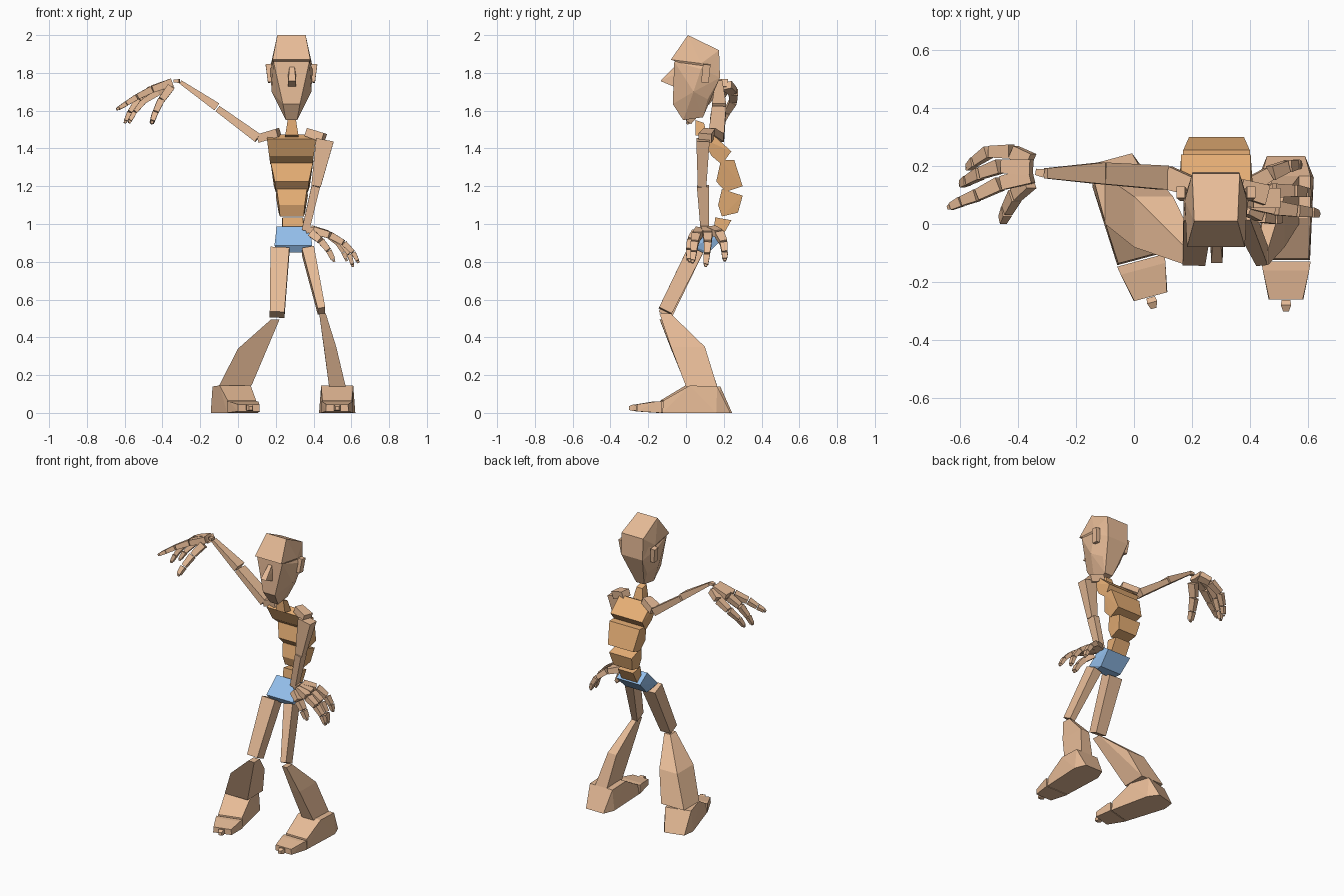
import bpy, bmesh, math
from mathutils import Vector


def material(name, rgb):
    m = bpy.data.materials.new(name)
    m.diffuse_color = (*rgb, 1)
    return m


SKIN = material("skin", (0.80, 0.50, 0.31))
TORSO = material("torso", (0.80, 0.43, 0.18))
BLUE = material("shorts", (0.30, 0.53, 0.85))


def hull(name, points, mat=SKIN):
    """Flat-faced convex solid around a few points."""
    bm = bmesh.new()
    for p in points:
        bm.verts.new(p)
    res = bmesh.ops.convex_hull(bm, input=bm.verts)
    junk = {v for v in res["geom_interior"] if isinstance(v, bmesh.types.BMVert)}
    bmesh.ops.delete(bm, geom=list(junk), context='VERTS')
    bmesh.ops.dissolve_limit(bm, angle_limit=0.02, verts=bm.verts, edges=bm.edges)
    bmesh.ops.recalc_face_normals(bm, faces=bm.faces)
    me = bpy.data.meshes.new(name)
    bm.to_mesh(me)
    bm.free()
    me.materials.append(mat)
    ob = bpy.data.objects.new(name, me)
    bpy.context.collection.objects.link(ob)
    return ob


def block(name, cx, profile, mat=SKIN):
    """Side profile (y, z, half width) mirrored about x = cx."""
    return hull(name, [(cx + s * w, y, z) for y, z, w in profile for s in (-1, 1)], mat)


def bone(name, a, b, size_a, size_b, ref=(1, 0, 0), mat=SKIN):
    """Tapered box from a to b; first size runs along ref."""
    a, b = Vector(a), Vector(b)
    n = (b - a).normalized()
    r = Vector(ref)
    u = (r - n * r.dot(n)).normalized()
    v = n.cross(u)
    return hull(name, [c + u * (i * w / 2) + v * (j * d / 2)
                       for c, (w, d) in ((a, size_a), (b, size_b))
                       for i in (-1, 1) for j in (-1, 1)], mat)


def digit(name, path, w):
    """Chain of shrinking blocks, ending in a small tip."""
    pts = [Vector(p) for p in path]
    for i, (a, b) in enumerate(zip(pts, pts[1:])):
        s, e = w * (1 - 0.13 * i), w * (0.84 - 0.13 * i)
        bone(f"{name}_{i + 1}", a.lerp(b, 0.04), a.lerp(b, 0.96),
             (s, s * 0.75), (e, e * 0.75), (0, 1, 0))
    n = (pts[-1] - pts[-2]).normalized()
    bone(name + "_tip", pts[-1], pts[-1] + n * 0.012, (w * .35, w * .3), (w * .2, w * .2), (0, 1, 0))


# head
HX = 0.283
block("skull", HX, [(0.01, 2.0, .075), (0.175, 1.92, .082), (-0.08, 1.87, .10),
                    (0.18, 1.775, .08), (0.08, 1.85, .108)])
block("face", HX, [(-0.062, 1.86, .095), (-0.07, 1.635, .045), (-0.015, 1.55, .03),
                   (0.09, 1.565, .03), (0.115, 1.66, .07), (0.18, 1.775, .08),
                   (0.17, 1.88, .08), (0.08, 1.82, .112), (0.04, 1.70, .105)])
block("nose", HX + .003, [(-0.05, 1.845, .012), (-0.135, 1.757, .02),
                          (-0.06, 1.725, .022), (-0.05, 1.80, .02)])
for side, s in (("right", -1), ("left", 1)):
    bone(side + "_ear", (HX + s * .112, .10, 1.75), (HX + s * .122, .11, 1.845),
         (.025, .04), (.03, .04))

# neck and spine blocks
block("neck", .285, [(.05, 1.47, .035), (.115, 1.46, .035), (.05, 1.55, .022),
                     (.095, 1.535, .022)], TORSO)
block("upper_chest", .283, [(.09, 1.45, .13), (.14, 1.475, .12), (.24, 1.385, .12),
                            (.19, 1.315, .112), (.135, 1.36, .118)], TORSO)
block("ribs", .285, [(.185, 1.34, .115), (.255, 1.34, .115), (.30, 1.20, .095),
                     (.21, 1.17, .085), (.16, 1.225, .09)], TORSO)
block("waist", .285, [(.19, 1.185, .08), (.30, 1.15, .085), (.275, 1.06, .07),
                      (.19, 1.04, .063), (.17, 1.10, .068)], TORSO)
block("belly", .29, [(.155, 1.035, .055), (.24, 1.02, .058), (.19, .93, .058),
                     (.145, .96, .055)], TORSO)
block("pelvis", .293, [(.03, .885, .10), (.125, .988, .088), (.205, .935, .09),
                       (.12, .85, .08), (.05, .85, .075)], BLUE)

# raised right arm
bone("right_shoulder", (.215, .125, 1.485), (.115, .16, 1.455), (.06, .045), (.08, .045), (0, 1, 0))
bone("right_upper_arm", (.105, .16, 1.455), (-.107, .175, 1.61), (.083, .05), (.075, .035), (0, 1, 0))
bone("right_forearm", (-.112, .175, 1.62), (-.305, .175, 1.752), (.075, .045), (.035, .02), (0, 1, 0))
bone("right_wrist", (-.31, .175, 1.757), (-.34, .18, 1.757), (.03, .02), (.022, .015), (0, 1, 0))

# left arm resting on the hip
bone("left_shoulder", (.365, .125, 1.485), (.455, .10, 1.455), (.06, .045), (.07, .05), (0, 1, 0))
bone("left_upper_arm", (.46, .09, 1.445), (.413, .085, 1.20), (.095, .07), (.05, .045))
bone("left_forearm", (.412, .09, 1.20), (.357, .10, .965), (.045, .065), (.04, .045))
bone("left_wrist", (.36, .10, .965), (.40, .10, .97), (.04, .03), (.04, .03), (0, 1, 0))

# hands
HANDS = {
    "right_outer_finger": [(-.355, .215, 1.735), (-.42, .25, 1.70), (-.50, .25, 1.65),
                           (-.55, .215, 1.59), (-.572, .195, 1.545)],
    "right_middle_finger": [(-.35, .195, 1.75), (-.46, .20, 1.715), (-.53, .175, 1.66),
                            (-.575, .15, 1.59), (-.595, .138, 1.545)],
    "right_inner_finger": [(-.35, .17, 1.75), (-.46, .14, 1.71), (-.54, .10, 1.67),
                           (-.595, .078, 1.635), (-.633, .06, 1.612)],
    "right_thumb": [(-.36, .15, 1.72), (-.41, .10, 1.65), (-.44, .045, 1.585), (-.455, .012, 1.54)],
    "left_inner_finger": [(.40, .08, .965), (.49, .055, .94), (.56, .045, .90),
                          (.61, .04, .85), (.633, .035, .805)],
    "left_middle_finger": [(.395, .105, .97), (.48, .115, .945), (.55, .115, .90),
                           (.59, .11, .84), (.605, .105, .785)],
    "left_outer_finger": [(.395, .13, .97), (.47, .175, .95), (.53, .20, .90),
                          (.56, .205, .85), (.572, .205, .815)],
    "left_thumb": [(.39, .06, .95), (.44, .03, .91), (.48, .02, .86), (.505, .02, .81)],
}
for name, path in HANDS.items():
    digit(name, path, .056)

# thighs
bone("right_thigh", (.222, .05, .86), (.207, -.11, .52), (.10, .085), (.078, .075))
bone("left_thigh", (.37, .05, .86), (.442, -.11, .54), (.065, .085), (.04, .075))

# shins: knee, calf and ankle rings as (z, y front, y back, x low, x high)
SHINS = {
    "right_shin": [(.495, -.14, -.08, .175, .22), (.34, -.08, .095, .0, .135),
                   (.145, .0, .165, -.10, .072)],
    "left_shin": [(.525, -.14, -.08, .43, .465), (.35, -.08, .10, .455, .52),
                  (.14, .0, .165, .482, .57)],
}
for name, rings in SHINS.items():
    hull(name, [(x, y, z) for z, y0, y1, x0, x1 in rings for x in (x0, x1) for y in (y0, y1)])

# feet, right one turned inward
for side, x, turn in (("right", -.01, 15), ("left", .525, 0)):
    parts = [
        block(side + "_foot", 0, [(.235, 0, .066), (.16, 0, .096), (.165, .14, .085), (.02, .145, .085),
                                  (-.12, .065, .078), (-.125, 0, .083)]),
        block(side + "_toes", 0, [(-.13, .0, .085), (-.13, .06, .085), (-.16, .06, .08),
                                  (-.26, .045, .058), (-.26, .008, .06)]),
        block(side + "_toe_tip", 0, [(-.262, .04, .015), (-.262, .015, .015), (-.28, .045, .018),
                                     (-.28, .01, .018), (-.302, .035, .01), (-.302, .015, .01)]),
    ]
    for ob in parts:
        ob.location.x = x
        ob.rotation_euler.z = math.radians(turn)
